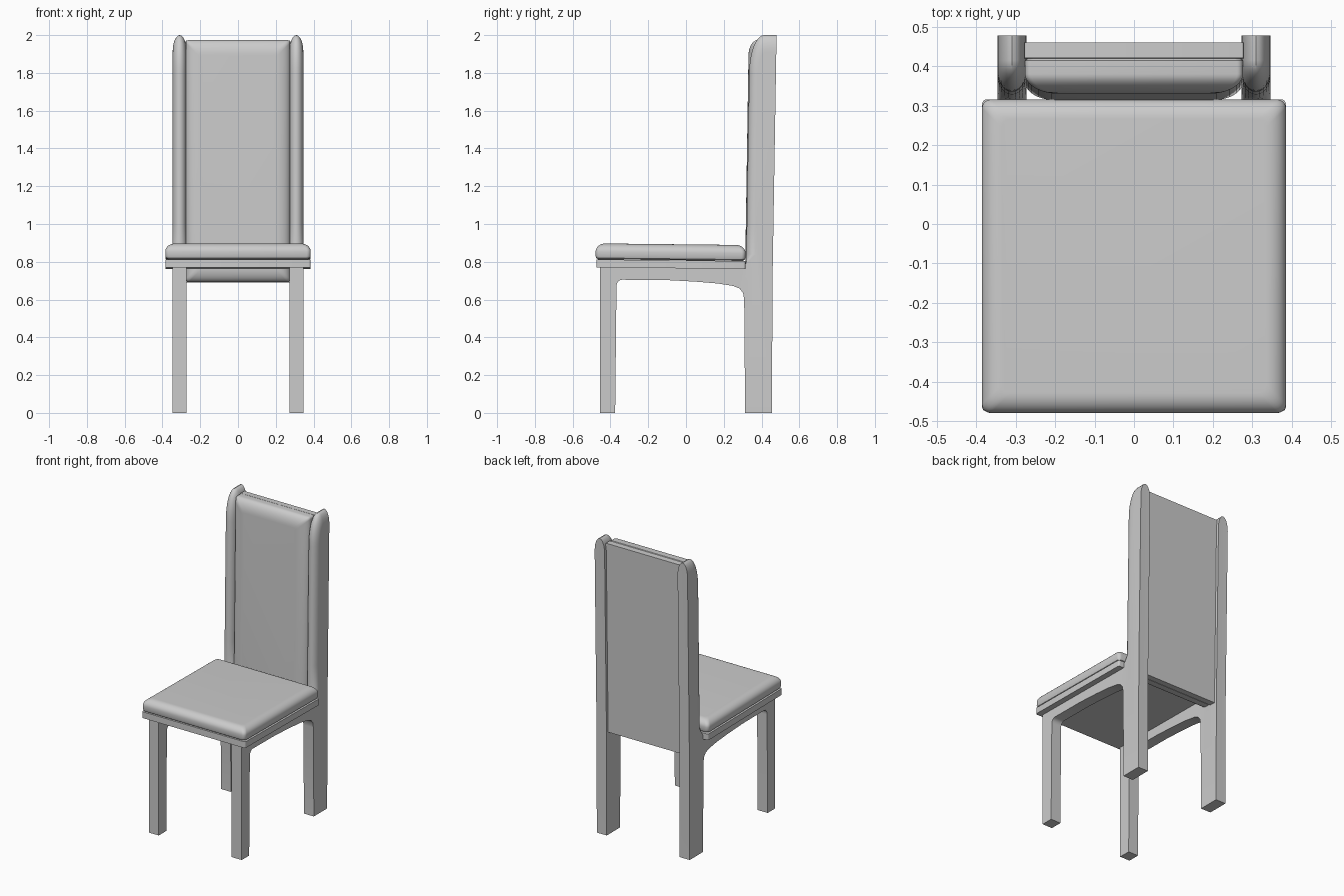
import bpy, bmesh
from math import sin, cos, pi, radians

if "Cube" in bpy.data.objects:
    bpy.data.objects.remove(bpy.data.objects["Cube"])


def finish(name, bm, loc=(0, 0, 0), tilt=0.0):
    bmesh.ops.recalc_face_normals(bm, faces=bm.faces[:])
    me = bpy.data.meshes.new(name)
    bm.to_mesh(me)
    bm.free()
    ob = bpy.data.objects.new(name, me)
    bpy.context.collection.objects.link(ob)
    ob.location = loc
    ob.rotation_euler.x = tilt
    bpy.ops.object.select_all(action='DESELECT')
    ob.select_set(True)
    bpy.context.view_layer.objects.active = ob
    bpy.ops.object.shade_smooth_by_angle(angle=radians(32))
    return ob


def loft(rings):
    bm = bmesh.new()
    loops = [[bm.verts.new(p) for p in ring] for ring in rings]
    n = len(loops[0])
    for a, b in zip(loops, loops[1:]):
        for i in range(n):
            j = (i + 1) % n
            bm.faces.new((a[i], a[j], b[j], b[i]))
    bm.faces.new(loops[0])
    bm.faces.new(loops[-1])
    return bm


def pad(name, hx, hy, r, profile, loc, tilt):
    """Rounded rectangle stacked along z; profile = (inset, height) pairs."""
    rings = []
    for inset, z in profile:
        ring = []
        for q, (sx, sy) in enumerate([(1, 1), (-1, 1), (-1, -1), (1, -1)]):
            for k in range(6):
                a = (q + k / 5) * pi / 2
                ring.append((sx * (hx - inset - r) + r * cos(a),
                             sy * (hy - inset - r) + r * sin(a), z))
        rings.append(ring)
    return finish(name, loft(rings), loc, tilt)


def dome(inset, z0, z1, n=10):
    return [(inset * (1 - cos(k / n * pi / 2)), z0 + (z1 - z0) * sin(k / n * pi / 2))
            for k in range(n + 1)]


# Side frames: leg, rail and tall post as one outline (y, z, inset y, inset z)
arc = [i / 10 * pi / 2 for i in range(11)]
outline = [(-0.455, 0, 0, 0), (-0.375, 0, 0, 0), (-0.368, 0.665, 0, 0)]
outline += [(-0.338 - 0.03 * cos(a), 0.672 + 0.033 * sin(a), 0, 0) for a in arc[1::3]]
outline += [(-0.1, 0.703, 0, 0), (0.05, 0.695, 0, 0), (0.17, 0.685, 0, 0),
            (0.25, 0.672, 0, 0), (0.284, 0.658, 0, 0), (0.302, 0.635, 0, 0),
            (0.308, 0.60, 0, 0), (0.313, 0, 0, 0), (0.455, 0, 0, 0),
            (0.458, 0.7, 0, 0), (0.478, 2.0, 0, -0.09)]
outline += [(0.415 - 0.08 * cos(a), 1.8 + 0.2 * sin(a), 0.05 * cos(a), -0.09 * sin(a))
            for a in reversed(arc)]
outline += [(0.328, 1.4, 0.05, 0), (0.322, 1.0, 0.05, 0), (0.318, 0.84, 0.05, 0),
            (0.316, 0.79, 0, 0), (0.305, 0.772, 0, 0), (0.28, 0.764, 0, 0),
            (-0.455, 0.772, 0, 0)]

N = 12
for side, label in ((-1, "left"), (1, "right")):
    rings = []
    for i in range(N + 1):
        a = i / N * pi
        x = side * (0.309 - 0.037 * cos(a))
        d = 1 - sin(a)
        rings.append([(x, y + iy * d, z + iz * d) for y, z, iy, iz in outline])
    finish(label + "_side_frame", loft(rings))

# Seat board and seat cushion, sloping slightly to the rear
SLOPE = -0.011
pad("seat_board", 0.385, 0.395, 0.012, [(0, 0), (0, 0.042)], (0, -0.08, 0.766), SLOPE)
pad("seat_cushion", 0.385, 0.397, 0.022,
    [(0.014, 0), (0.004, 0.007), (0, 0.018)] + dome(0.05, 0.04, 0.084),
    (0, -0.082, 0.809), SLOPE)

# Back panel and back cushion, leaning slightly
LEAN = pi / 2 - 0.0156
pad("back_panel", 0.277, 0.64, 0.004, [(0, 0), (0, 0.04)], (0, 0.45, 1.33), LEAN)
pad("back_cushion", 0.276, 0.64, 0.015,
    [(0.008, 0), (0, 0.006)] + dome(0.08, 0.04, 0.088), (0, 0.41, 1.333), LEAN)
